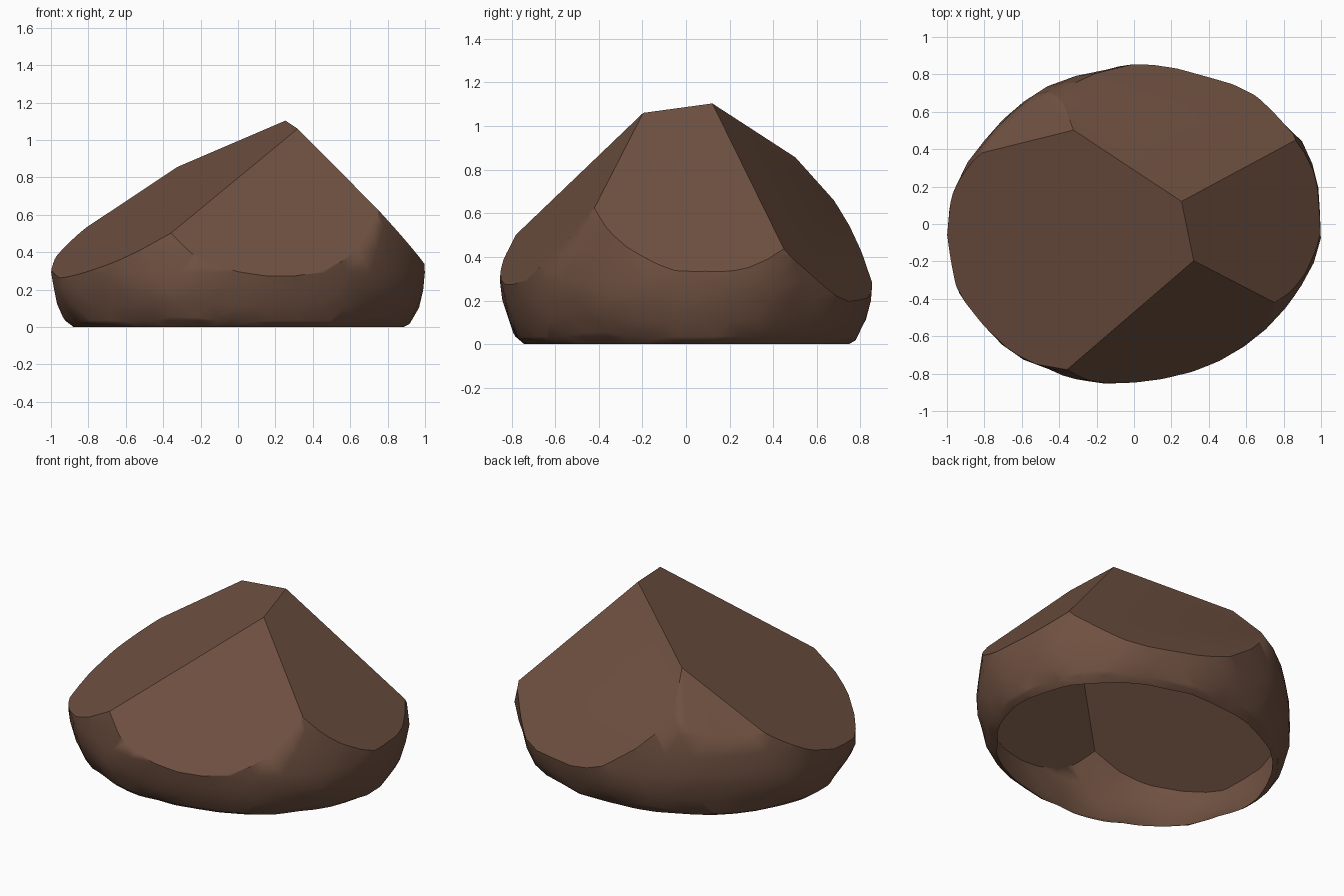
import bpy, bmesh, math, random
from mathutils import Vector, noise

random.seed(4)
if "Cube" in bpy.data.objects:
    bpy.data.objects.remove(bpy.data.objects["Cube"], do_unlink=True)

stone = bpy.data.materials.new("brown stone")
stone.use_nodes = True
colour = (0.16, 0.082, 0.053, 1)
stone.diffuse_color = colour
bsdf = stone.node_tree.nodes["Principled BSDF"]
bsdf.inputs["Base Color"].default_value = colour
bsdf.inputs["Roughness"].default_value = 0.9

# Boulder: a slightly lumpy squashed ball, skewed in plan
bm = bmesh.new()
bmesh.ops.create_icosphere(bm, subdivisions=4, radius=1)
for v in bm.verts:
    lump = 0.025 * noise.noise(v.co * 3) + random.uniform(-0.006, 0.006)
    p = v.co * (1 + lump)
    rise = 0.9 if p.z > 0 else 0.66
    v.co = (p.x, 0.85 * p.y + 0.06 * p.x, 0.29 + rise * p.z)


def everything():
    return bm.verts[:] + bm.edges[:] + bm.faces[:]


def cleave(a, b, c):
    """Slice off everything above the plane z = a*x + b*y + c and cap it."""
    cut = bmesh.ops.bisect_plane(bm, geom=everything(), plane_co=(0, 0, c),
                                 plane_no=Vector((-a, -b, 1)).normalized(),
                                 clear_outer=True)
    edges = [e for e in cut["geom_cut"] if isinstance(e, bmesh.types.BMEdge)]
    bmesh.ops.contextual_create(bm, geom=edges)


# Broken faces: left slope, right, front, back, back corner
for plane in ((0.60, 0.26, 0.92), (-1.05, -0.08, 1.38), (-0.32, 1.33, 1.425),
              (-0.41, -1.27, 1.36), (0.86, -0.79, 1.53)):
    cleave(*plane)

# Open underside with a small undercut along the rim
for height, clear in ((0.035, False), (0, True)):
    bmesh.ops.bisect_plane(bm, geom=everything(), plane_co=(0, 0, height),
                           plane_no=(0, 0, -1), clear_outer=clear)
for v in bm.verts:
    if v.co.z < 0.001:
        v.co.x *= 0.975
        v.co.y *= 0.975
bmesh.ops.remove_doubles(bm, verts=bm.verts[:], dist=0.015)

# Centre the boulder over the origin
for i in range(2):
    values = [v.co[i] for v in bm.verts]
    middle = (min(values) + max(values)) / 2
    for v in bm.verts:
        v.co[i] -= middle
bmesh.ops.recalc_face_normals(bm, faces=bm.faces[:])
if sum(f.normal.z * f.calc_area() for f in bm.faces) < 0:
    bmesh.ops.reverse_faces(bm, faces=bm.faces[:])

mesh = bpy.data.meshes.new("boulder")
bm.to_mesh(mesh)
bm.free()
mesh.materials.append(stone)
boulder = bpy.data.objects.new("boulder", mesh)
bpy.context.collection.objects.link(boulder)

# Soft sides with crisp broken edges
bpy.context.view_layer.objects.active = boulder
boulder.select_set(True)
bpy.ops.object.shade_smooth_by_angle(angle=math.radians(35))
weighted = boulder.modifiers.new("flat broken faces", "WEIGHTED_NORMAL")
weighted.keep_sharp = True
